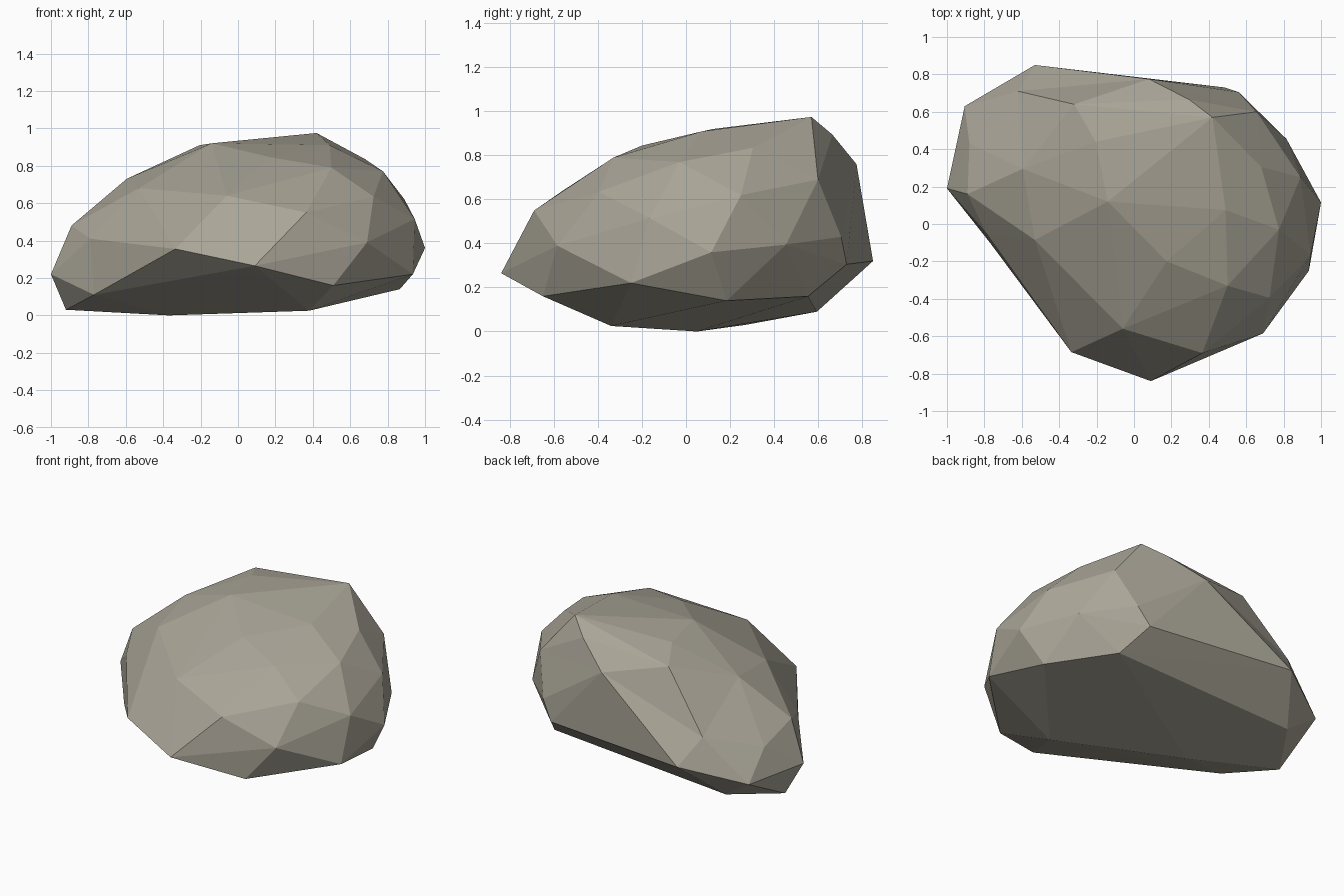
import bpy, bmesh
from mathutils import Vector

if "Cube" in bpy.data.objects:
    bpy.data.objects.remove(bpy.data.objects["Cube"])

# Corner points of the faceted boulder, grouped by region
CORNERS = [
    # underside
    (-.92, .27, .03), (-.71, .595, .09), (-.37, .05, 0), (-.77, -.1, .11),
    (.38, -.34, .025), (.865, .185, .14), (.58, .555, .16), (.51, -.65, .16),
    # lower rim
    (-1, .19, .22), (-.905, .63, .22), (-.53, .85, .32), (-.335, -.685, .355),
    (.09, -.84, .265), (.69, -.585, .39), (.935, -.25, .22), (1, .115, .36),
    (.815, .455, .395), (.56, .705, .43), (.485, .73, .305),
    # upper flanks
    (-.79, -.05, .41), (-.89, .16, .48), (-.88, .43, .39), (-.62, .71, .49),
    (-.53, -.085, .68), (-.06, -.56, .64), (.365, -.69, .55), (.725, -.395, .635),
    (.945, -.165, .515), (.89, .25, .62), (.655, .6, .69), (.08, .775, .76),
    # crown
    (-.595, .295, .73), (-.205, .44, .91), (-.32, .64, .855), (-.14, .12, .92),
    (.175, -.2, .845), (.5, -.33, .79), (.49, .075, .91), (.775, -.03, .77),
    (.68, .305, .835), (.42, .57, .975), (.295, .665, .895),
]
CENTRE = Vector((0, 0, .45))
RADII = Vector((1, .85, .5))
BLEND = .4


def rounded(co):
    """Pull a corner towards an ellipsoid so slightly hollow corners still join the skin."""
    d = co - CENTRE
    unit = Vector((d[i] / RADII[i] for i in range(3))).normalized()
    return co.lerp(CENTRE + unit * RADII, BLEND)


# Skin the rounded corners, then move them back to their true places
bm = bmesh.new()
pairs = [(bm.verts.new(rounded(Vector(c))), Vector(c)) for c in CORNERS]
bmesh.ops.convex_hull(bm, input=bm.verts[:])
for vert, co in pairs:
    vert.co = co
bmesh.ops.delete(bm, geom=[v for v in bm.verts if not v.link_faces], context='VERTS')
bmesh.ops.recalc_face_normals(bm, faces=bm.faces[:])

mesh = bpy.data.meshes.new("boulder")
bm.to_mesh(mesh)
bm.free()

# Single warm grey stone colour
stone = bpy.data.materials.new("warm grey stone")
stone.diffuse_color = (.40, .375, .31, 1)
stone.use_nodes = True
stone.node_tree.nodes["Principled BSDF"].inputs["Base Color"].default_value = stone.diffuse_color
mesh.materials.append(stone)
bpy.context.collection.objects.link(bpy.data.objects.new("boulder", mesh))
